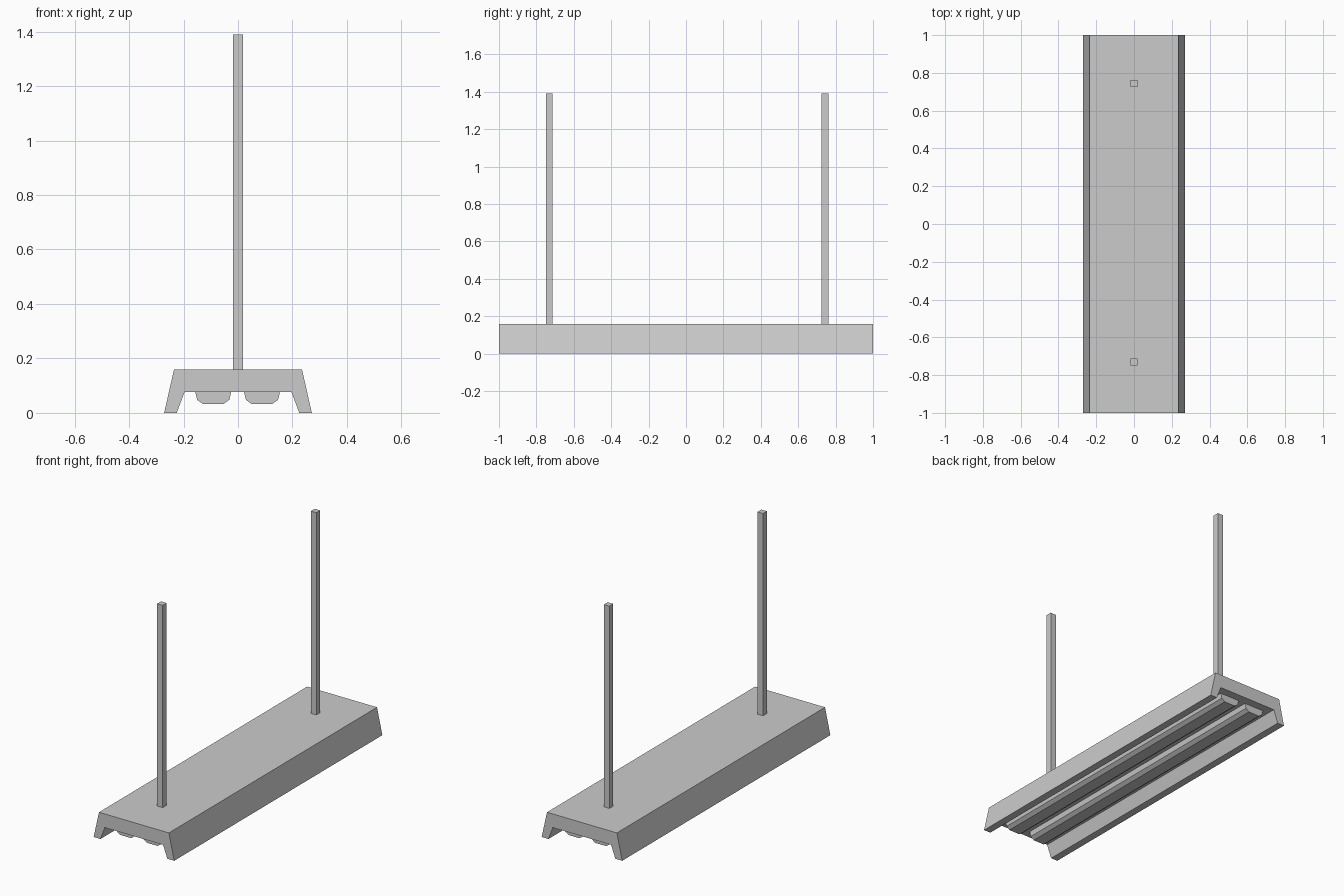
import bpy, bmesh

if "Cube" in bpy.data.objects:
    bpy.data.objects.remove(bpy.data.objects["Cube"])

def extrude_profile(name, pts, y0, y1):
    """Extrude an XZ outline along Y into a closed solid."""
    bm = bmesh.new()
    face = bm.faces.new([bm.verts.new((x, y0, z)) for x, z in pts])
    geo = bmesh.ops.extrude_face_region(bm, geom=[face])["geom"]
    verts = [v for v in geo if isinstance(v, bmesh.types.BMVert)]
    bmesh.ops.translate(bm, verts=verts, vec=(0, y1 - y0, 0))
    bmesh.ops.recalc_face_normals(bm, faces=bm.faces[:])
    mesh = bpy.data.meshes.new(name)
    bm.to_mesh(mesh)
    bm.free()
    obj = bpy.data.objects.new(name, mesh)
    bpy.context.collection.objects.link(obj)
    return obj

# Channel-shaped lamp housing, open at both ends
half = [(0.235, 0.16), (0.271, 0.0), (0.225, 0.0), (0.196, 0.077)]
extrude_profile("housing", half + [(-x, z) for x, z in reversed(half)], -1, 1)

# Two faceted light tubes under the housing
tube_half = [(0.066, 0.077), (0.059, 0.048), (0.037, 0.032)]
tube = tube_half + [(-x, z) for x, z in reversed(tube_half)]
for side, cx in (("left", -0.091), ("right", 0.088)):
    extrude_profile(f"{side}_light_tube", [(x + cx, z) for x, z in tube], -0.95, 0.95)

# Two square hanging rods
for label, y in (("front", -0.731), ("back", 0.744)):
    bpy.ops.mesh.primitive_cube_add(size=1, location=(0, y, 0.775))
    rod = bpy.context.object
    rod.name = f"{label}_hanging_rod"
    rod.scale = (0.037, 0.037, 1.23)
